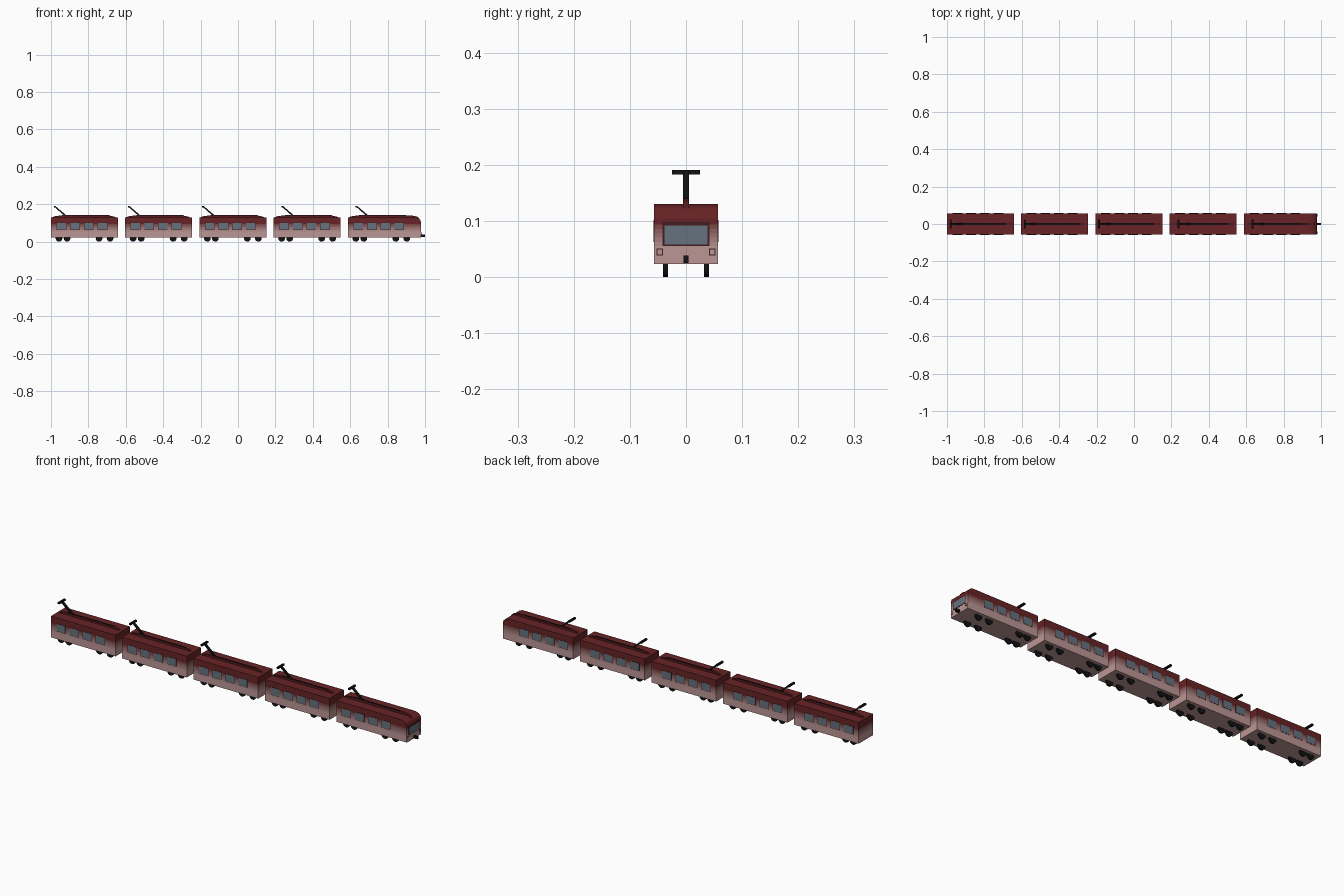
import bpy, bmesh, math
from mathutils import Vector, Matrix

if "Cube" in bpy.data.objects:
    bpy.data.objects.remove(bpy.data.objects["Cube"])


def material(name, rgb):
    m = bpy.data.materials.new(name)
    m.diffuse_color = (*rgb, 1)
    m.use_nodes = True
    m.node_tree.nodes["Principled BSDF"].inputs["Base Color"].default_value = m.diffuse_color
    return m


RED, PINK = Vector((0.14, 0.017, 0.019)), Vector((0.50, 0.31, 0.30))
LEVELS = [0.055, 0.062, 0.07, 0.078, 0.086, 0.094]
BANDS = [material("paint_%d" % i, PINK.lerp(RED, i / len(LEVELS)))
         for i in range(len(LEVELS) + 1)]
ROOF = material("roof_red", (0.10, 0.012, 0.014))
BLACK = material("black", (0.006, 0.006, 0.007))
FRAME = material("window_frame", (0.06, 0.012, 0.014))
GLASS = material("glass", (0.13, 0.17, 0.21))
LAMP = material("lamp", (0.45, 0.33, 0.31))


def finish(name, bm, mats):
    bmesh.ops.recalc_face_normals(bm, faces=bm.faces[:])
    me = bpy.data.meshes.new(name)
    bm.to_mesh(me)
    bm.free()
    for m in mats:
        me.materials.append(m)
    ob = bpy.data.objects.new(name, me)
    bpy.context.collection.objects.link(ob)
    return ob


def add_box(bm, lo, hi):
    lo, hi = Vector(lo), Vector(hi)
    mat = Matrix.Translation((lo + hi) / 2) @ Matrix.Diagonal((*(hi - lo), 1))
    bmesh.ops.create_cube(bm, size=1, matrix=mat)


def boxes(name, spans, mat):
    bm = bmesh.new()
    for lo, hi in spans:
        add_box(bm, lo, hi)
    return finish(name, bm, [mat])


def extrude_profile(points, half):
    """Side profile in x-z, extruded across the width."""
    bm = bmesh.new()
    f = bm.faces.new([bm.verts.new((x, -half, z)) for x, z in points])
    r = bmesh.ops.extrude_face_region(bm, geom=[f])
    verts = [v for v in r["geom"] if isinstance(v, bmesh.types.BMVert)]
    bmesh.ops.translate(bm, verts=verts, vec=(0, 2 * half, 0))
    return bm


W = 0.057                      # half width of a car
BOT, TOP = 0.023, 0.130


def car(i, x0, lead, pan_shift):
    tag = "car%d_" % (i + 1)
    end = x0 + (0.391 if lead else 0.359)

    # body shell, painted in bands from pink to dark red
    if lead:
        roof_end = [(end, 0.105), (end - 0.004, 0.116),
                    (end - 0.013, 0.124), (end - 0.03, TOP)]
    else:
        roof_end = [(end, TOP)]
    bm = extrude_profile([(x0, BOT), (end, BOT)] + roof_end + [(x0, TOP)], W)
    for z in LEVELS:
        bmesh.ops.bisect_plane(bm, geom=bm.verts[:] + bm.edges[:] + bm.faces[:],
                               plane_co=(0, 0, z), plane_no=(0, 0, 1))
    for f in bm.faces:
        z = f.calc_center_median().z
        f.material_index = sum(z > l for l in LEVELS)
    finish(tag + "body", bm, BANDS)

    # raised spine along the roof, tapering at both ends
    spine = [(x0 + 0.004, 0.128), (end - 0.008, 0.122 if lead else 0.128),
             (end - 0.02, 0.134), (end - 0.05, 0.140),
             (x0 + 0.05, 0.140), (x0 + 0.015, 0.135)]
    finish(tag + "roof_spine", extrude_profile(spine, 0.0055), [ROOF])
    boxes(tag + "roof_cable", [((x0 + 0.06, -0.003, 0.137),
                                (x0 + 0.312, 0.003, 0.1415))], BLACK)

    # pantograph: slanted arm and contact bar
    px = x0 + 0.02 + pan_shift
    arm = [(px - 0.003, 0.187), (px + 0.057, 0.134),
           (px + 0.063, 0.140), (px + 0.003, 0.191)]
    finish(tag + "pantograph_arm", extrude_profile(arm, 0.0055), [BLACK])
    boxes(tag + "pantograph_bar", [((px - 0.005, -0.025, 0.183),
                                    (px + 0.005, 0.025, 0.191))], BLACK)

    # side windows with frames
    frames, panes = [], []
    for k in range(4):
        a = x0 + 0.032 + 0.073 * k
        b = a + 0.048
        for s in (-1, 1):
            frames.append(((a - 0.002, s * W - 0.0006, 0.062),
                           (b + 0.002, s * W + 0.0006, 0.102)))
            panes.append(((a, s * W - 0.001, 0.064), (b, s * W + 0.001, 0.099)))
    boxes(tag + "window_frames", frames, FRAME)
    boxes(tag + "window_panes", panes, GLASS)

    # wheels in two bogies
    bm = bmesh.new()
    for dx in (0.043, 0.086, 0.257, 0.316):
        for y in (-0.0365, 0.0365):
            m = (Matrix.Translation((x0 + dx, y, 0.018))
                 @ Matrix.Rotation(math.pi / 2, 4, 'X'))
            bmesh.ops.create_cone(bm, cap_ends=True, segments=16, radius1=0.018,
                                  radius2=0.018, depth=0.009, matrix=m)
    finish(tag + "wheels", bm, [BLACK])
    return end


STARTS = [-1.0, -0.604, -0.207, 0.190, 0.587]
for i, x in enumerate(STARTS):
    nose = car(i, x, i == 4, 0.027 if i > 2 else 0)

# cab front: windscreen, lower panel, headlights and coupler
boxes("windscreen_frame", [((nose - 0.002, -0.042, 0.055),
                            (nose + 0.0008, 0.042, 0.098))], FRAME)
boxes("windscreen", [((nose - 0.002, -0.038, 0.058),
                      (nose + 0.0016, 0.038, 0.092))], GLASS)
boxes("front_lower_panel", [((nose - 0.002, -0.056, BOT),
                             (nose + 0.001, 0.056, 0.051))], BANDS[0])
boxes("headlight_surrounds", [((nose - 0.002, s * 0.047 - 0.006, 0.038),
                               (nose + 0.002, s * 0.047 + 0.006, 0.051))
                              for s in (-1, 1)], FRAME)
boxes("headlights", [((nose - 0.002, s * 0.047 - 0.004, 0.040),
                      (nose + 0.003, s * 0.047 + 0.004, 0.049))
                     for s in (-1, 1)], LAMP)
boxes("coupler", [((nose - 0.005, -0.0045, 0.025), (1.0, 0.0045, 0.038))], BLACK)
